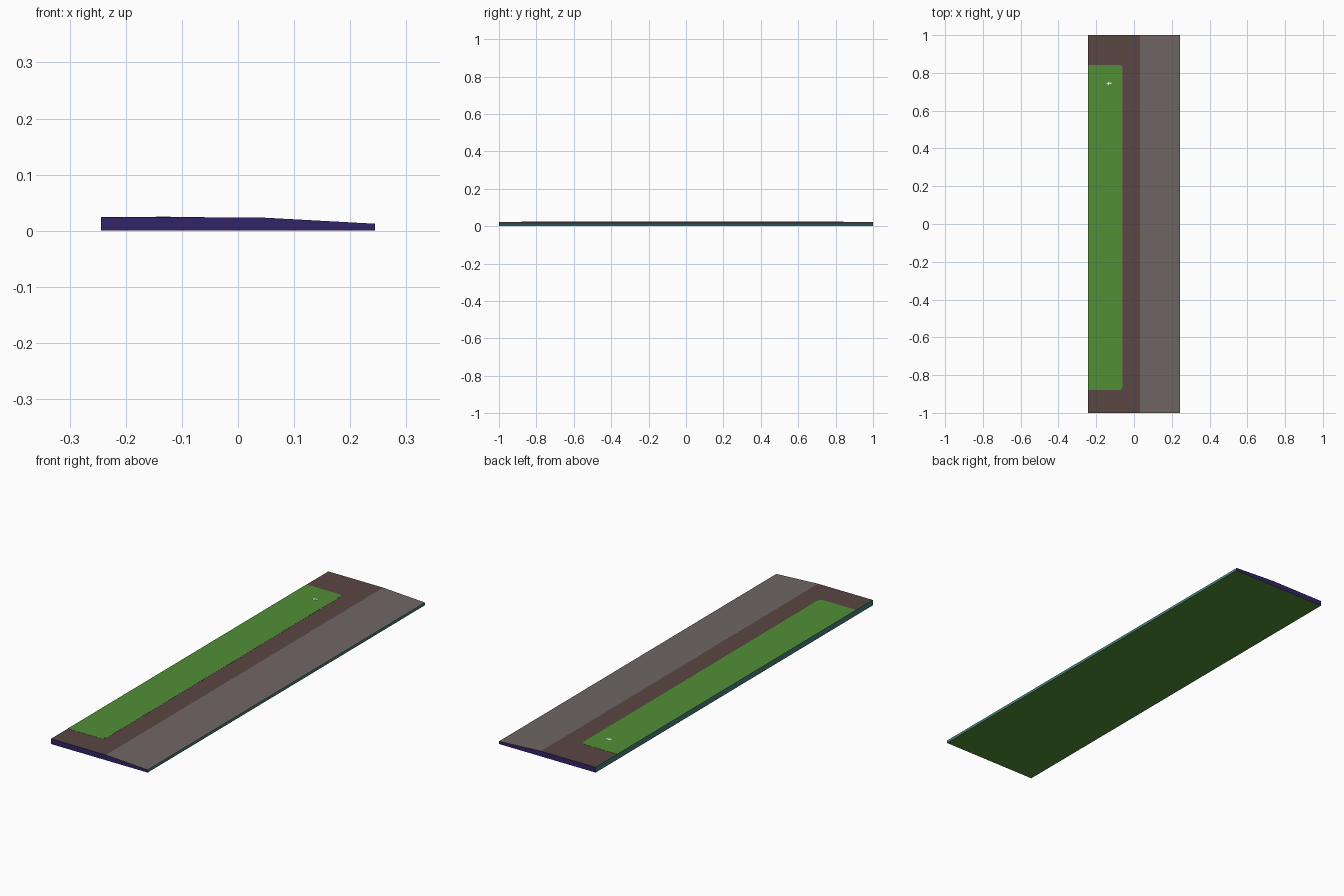
import bpy, bmesh

if "Cube" in bpy.data.objects:
    bpy.data.objects.remove(bpy.data.objects["Cube"])


def mat(name, rgb):
    # 0-255 display colour to linear
    lin = [((c / 255 + 0.055) / 1.055) ** 2.4 if c > 10 else c / 255 / 12.92 for c in rgb]
    m = bpy.data.materials.new(name)
    m.diffuse_color = (*lin, 1)
    m.use_nodes = True
    m.node_tree.nodes["Principled BSDF"].inputs["Base Color"].default_value = m.diffuse_color
    return m


brown = mat("brown earth", (90, 70, 68))
grey = mat("grey slope", (111, 102, 101))
green = mat("grass green", (81, 143, 54))
purple = mat("dark purple", (50, 36, 104))
teal = mat("teal", (70, 130, 124))
white = mat("pale marker", (225, 235, 225))


def prism(name, points, offset, mats):
    """Extrude a closed outline by an offset vector."""
    bm = bmesh.new()
    face = bm.faces.new([bm.verts.new(p) for p in points])
    out = bmesh.ops.extrude_face_region(bm, geom=[face], use_keep_orig=True)
    moved = [v for v in out["geom"] if isinstance(v, bmesh.types.BMVert)]
    bmesh.ops.translate(bm, verts=moved, vec=offset)
    bmesh.ops.recalc_face_normals(bm, faces=bm.faces)
    mesh = bpy.data.meshes.new(name)
    bm.to_mesh(mesh)
    bm.free()
    for m in mats:
        mesh.materials.append(m)
    ob = bpy.data.objects.new(name, mesh)
    bpy.context.collection.objects.link(ob)
    return ob


W, TOP = 0.244, 0.024

# Board: flat top, sloped right side
profile = [(-W, 0), (W, 0), (W, 0.0125), (0.033, TOP), (-W, TOP)]
board = prism("sloped_board", [(x, -1, z) for x, z in profile], (0, 2, 0),
              [brown, grey, green, purple, teal])
for f in board.data.polygons:
    n = f.normal
    if abs(n.y) > 0.9:
        f.material_index = 3
    elif abs(n.x) > 0.9:
        f.material_index = 4
    elif n.z < 0:
        f.material_index = 2
    else:
        f.material_index = 0 if n.z > 0.9999 else 1

# Grass strip with clipped inner corners, flush with the left edge
c, x1, y0, y1 = 0.015, -0.06, -0.88, 0.843
outline = [(-W, y0), (x1 - c, y0), (x1, y0 + c), (x1, y1 - c), (x1 - c, y1), (-W, y1)]
prism("grass_strip", [(x, y, TOP) for x, y in outline], (0, 0, 0.0006), [green])

# Tiny pale arrow marker on the grass
arrow = [(-0.146, 0.744), (-0.132, 0.756), (-0.132, 0.748), (-0.120, 0.748),
         (-0.120, 0.740), (-0.132, 0.740), (-0.132, 0.732)]
prism("arrow_marker", [(x, y, TOP + 0.0006) for x, y in arrow], (0, 0, 0.0004), [white])
